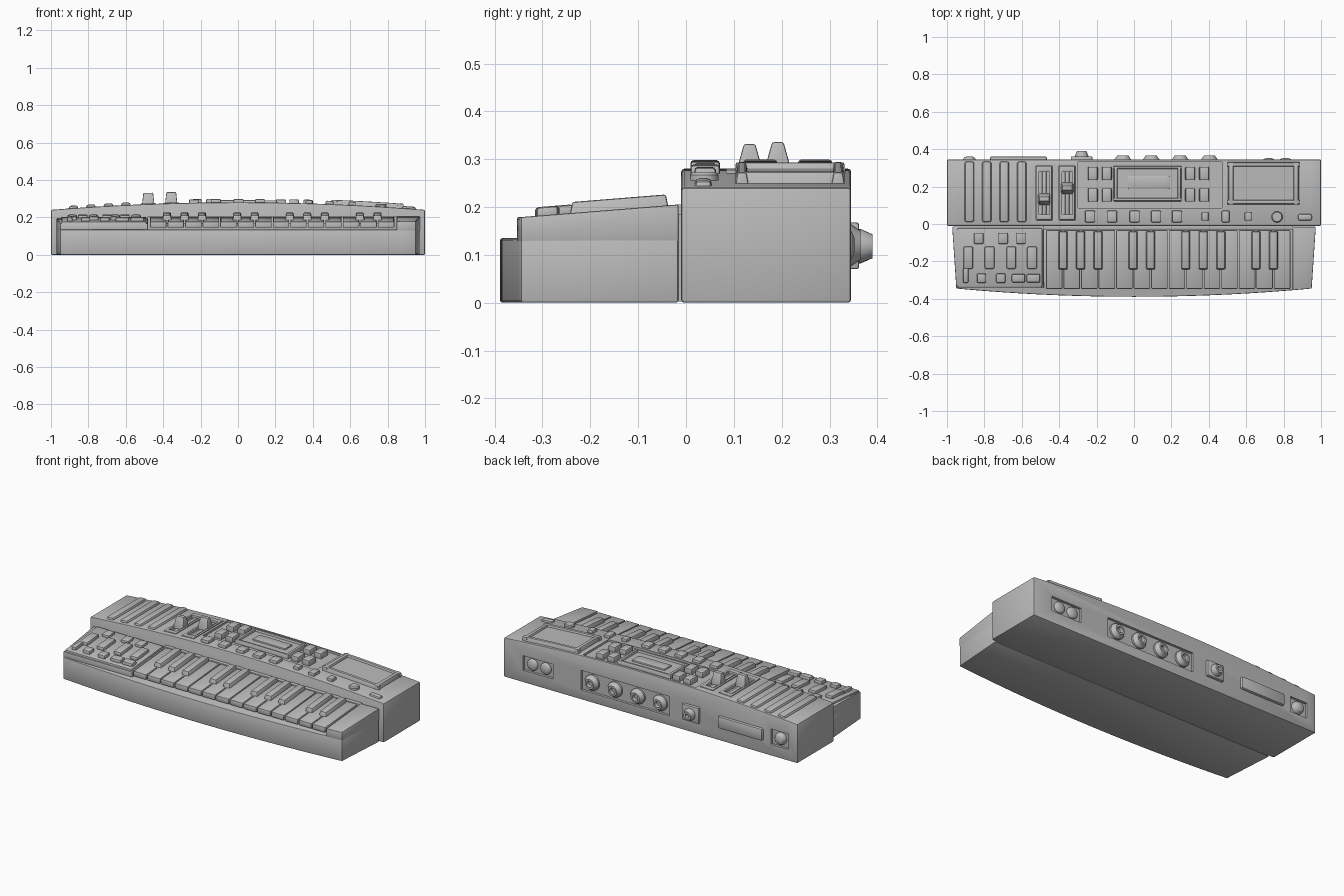
import bpy, bmesh, math

if "Cube" in bpy.data.objects:
    bpy.data.objects.remove(bpy.data.objects["Cube"])

grey = bpy.data.materials.new("plain_grey")
grey.diffuse_color = (0.5, 0.5, 0.5, 1)
grey.use_nodes = True
grey.node_tree.nodes["Principled BSDF"].inputs["Base Color"].default_value = grey.diffuse_color


def rear(x, y):
    """Arched top of the rear housing."""
    return 0.24 + 0.04 * (1 - x * x)


def slope(x, y):
    """Sloping top of the keyboard section."""
    return 0.205 + 0.08 * (y + 0.02)


def flat(x, y):
    return 0.0


def front_edge(x):
    """Bowed front edge in plan."""
    return -0.345 - 0.044 * (1 - (x / 0.95) ** 2)


def make(name, verts, faces, bev=0.0, cutters=(), seg=2):
    bm = bmesh.new()
    vs = [bm.verts.new(v) for v in verts]
    for f in faces:
        bm.faces.new([vs[i] for i in f])
    bmesh.ops.remove_doubles(bm, verts=bm.verts, dist=1e-6)
    bmesh.ops.recalc_face_normals(bm, faces=bm.faces)
    mesh = bpy.data.meshes.new(name)
    bm.to_mesh(mesh)
    bm.free()
    mesh.materials.append(grey)
    ob = bpy.data.objects.new(name, mesh)
    bpy.context.collection.objects.link(ob)
    if bev:
        m = ob.modifiers.new("bevel", 'BEVEL')
        m.width, m.segments = bev, seg
        m.limit_method, m.angle_limit = 'ANGLE', math.radians(35)
    for c in cutters:
        m = ob.modifiers.new("cut", 'BOOLEAN')
        m.operation, m.solver, m.object = 'DIFFERENCE', 'EXACT', c
    if ob.modifiers:
        dg = bpy.context.evaluated_depsgraph_get()
        done = bpy.data.meshes.new_from_object(ob.evaluated_get(dg))
        ob.modifiers.clear()
        ob.data = done
    return ob


def slab(name, x0, x1, y0, y1, lo, hi, surf=rear, bev=0.005, n=1, inx=0.0, iny=0.0):
    """Block following a surface; inx and iny taper its top."""
    verts, faces = [], []
    for i in range(n + 1):
        t = i / n
        xb, xt = x0 + (x1 - x0) * t, x0 + inx + (x1 - x0 - 2 * inx) * t
        for x, y, h in ((xb, y0, lo), (xb, y1, lo), (xt, y1 - iny, hi), (xt, y0 + iny, hi)):
            verts.append((x, y, surf(x, y) + h))
    for i in range(n):
        a = 4 * i
        for k in range(4):
            j = (k + 1) % 4
            faces.append((a + k, a + j, a + 4 + j, a + 4 + k))
    faces += [(0, 1, 2, 3), tuple(4 * n + k for k in range(4))]
    return make(name, verts, faces, bev)


def pad(name, x, y, w, d, lo, hi, surf=rear, **kw):
    return slab(name, x - w / 2, x + w / 2, y - d / 2, y + d / 2, lo, hi, surf, **kw)


def prism(name, outline, z0, top, bev=0.005, cutters=()):
    n = len(outline)
    verts = [(x, y, z0) for x, y in outline] + [(x, y, top(x, y)) for x, y in outline]
    faces = [tuple(range(n)), tuple(range(n, 2 * n))]
    faces += [(i, (i + 1) % n, n + (i + 1) % n, n + i) for i in range(n)]
    return make(name, verts, faces, bev, cutters)


def turned(name, x, y, z, profile, axis='Y', n=24):
    """Spin (radius, height) points about an axis through x, y, z."""
    verts, faces = [], []
    for r, h in profile:
        for k in range(n):
            a = math.tau * k / n
            u, v = r * math.cos(a), r * math.sin(a)
            verts.append((x + u, y + h, z + v) if axis == 'Y' else (x + u, y + v, z + h))
    for i in range(len(profile) - 1):
        for k in range(n):
            j = (k + 1) % n
            faces.append((i * n + k, i * n + j, i * n + n + j, i * n + n + k))
    faces += [tuple(range(n)), tuple((len(profile) - 1) * n + k for k in range(n))]
    return make(name, verts, faces)


# Rear housing: arched profile with sunken areas cut out
cutters = [slab("cut_centre", -0.3, 0.47, 0.085, 0.332, -0.012, 0.1, n=16, bev=0)]
for x in (-0.48, -0.357):
    cutters.append(slab("cut_slider", x - 0.043, x + 0.043, 0.02, 0.31, -0.015, 0.1, bev=0))
for x0, x1, z0, z1 in ((-0.13, 0.475, 0.06, 0.18), (0.665, 0.87, 0.075, 0.165), (-0.94, -0.82, 0.07, 0.165)):
    cutters.append(slab("cut_socket_bay", x0, x1, 0.33, 0.5, z0, z1, flat, bev=0))
N = 32
section = [(-1 + 2 * i / N, rear(-1 + 2 * i / N, 0)) for i in range(N + 1)] + [(1, 0), (-1, 0)]
m = len(section)
make("rear_housing", [(x, -0.01, z) for x, z in section] + [(x, 0.345, z) for x, z in section],
     [tuple(range(m)), tuple(range(m, 2 * m))] +
     [(i, (i + 1) % m, m + (i + 1) % m, m + i) for i in range(m)], 0.006, cutters)
for c in cutters:
    bpy.data.objects.remove(c)

# Keyboard section: bowed base, end block and left bed
arc = [(-0.95 + 1.9 * i / 28, front_edge(-0.95 + 1.9 * i / 28)) for i in range(29)]
prism("keyboard_base", [(-0.972, -0.016)] + arc + [(0.972, -0.016)], 0, lambda x, y: 0.135)
prism("right_end_block", [(0.848, -0.016), (0.848, front_edge(0.848)), (0.9, front_edge(0.9)),
                          (0.95, -0.345), (0.972, -0.016)], 0.125, lambda x, y: slope(x, y), 0.004)
prism("left_bed", [(-0.972, -0.016), (-0.95, -0.343), (-0.482, -0.343), (-0.482, -0.016)],
      0.125, lambda x, y: slope(x, y) - 0.012, 0.004)
slab("left_panel", -0.945, -0.49, -0.338, -0.022, -0.03, -0.001, slope, 0.008)
slab("key_back_strip", -0.485, 0.85, -0.03, -0.008, -0.08, 0.0, slope, 0.002)
slab("section_seam", -0.965, 0.965, -0.02, -0.005, 0.003, 0.185, flat, 0)

# Keys: two octaves beginning on F
KW, K0 = 0.0937, -0.473
for i in range(14):
    x = K0 + i * KW
    slab("white_key", x + 0.003, x + KW - 0.003, -0.347, -0.033, -0.034, -0.001, slope, 0.005)
for i in (1, 2, 3, 5, 6, 8, 9, 10, 12, 13):
    pad("black_key", K0 + i * KW, -0.14, 0.054, 0.212, -0.02, 0.023, slope, inx=0.007, iny=0.008)

# Left panel pads
for x in (-0.886, -0.772, -0.656, -0.545):
    pad("tall_pad", x, -0.18, 0.052, 0.12, -0.01, 0.018, slope, bev=0.009)
for x in (-0.83, -0.70, -0.604):
    pad("square_pad", x, -0.077, 0.05, 0.06, -0.01, 0.014, slope, bev=0.006)
for x, w, d in ((-0.9, 0.03, 0.08), (-0.815, 0.05, 0.05), (-0.712, 0.05, 0.052),
                (-0.618, 0.072, 0.046), (-0.538, 0.072, 0.046)):
    pad("lower_pad", x, -0.29 + (d > 0.06) * 0.015, w, d, -0.01, 0.018, slope, bev=0.008)

# Long ribs
for x in (-0.88, -0.787, -0.693, -0.6):
    pad("long_rib", x, 0.172, 0.055, 0.325, -0.01, 0.014, bev=0.012, inx=0.004)

# Sliders: inner track, rails and peaked caps
for x, y in ((-0.48, 0.133), (-0.357, 0.192)):
    pad("slider_track", x, 0.165, 0.022, 0.25, -0.03, -0.008, bev=0.002)
    for s in (-1, 1):
        pad("slider_rail", x + s * 0.034, 0.165, 0.014, 0.286, -0.03, 0.004, bev=0.003)
        pad("slider_stop", x, 0.165 + s * 0.128, 0.07, 0.03, -0.03, 0.004, bev=0.003)
    pad("slider_cap", x, y, 0.068, 0.064, -0.012, 0.06, inx=0.008, iny=0.02, bev=0.004)

# Screens: raised frame with a step down to the glass
def screen(name, x0, x1, y0, y1, lo, hi, border_x, border_y, taper):
    bx, by = border_x, border_y
    for a, b in ((y0, y0 + by), (y1 - by, y1)):
        slab(name + "_frame", x0, x1, a, b, lo, hi, n=8, bev=0.004, iny=taper)
    for a, b in ((x0, x0 + bx), (x1 - bx, x1)):
        slab(name + "_frame", a, b, y0 + 0.004, y1 - 0.004, lo, hi, bev=0.004, inx=taper, n=2)
    slab(name + "_glass", x0 + bx / 2, x1 - bx / 2, y0 + by / 2, y1 - by / 2, lo, hi - 0.012, n=8, bev=0)


screen("centre_screen", -0.11, 0.255, 0.12, 0.312, -0.02, 0.012, 0.026, 0.022, 0.005)
slab("centre_screen_window", -0.033, 0.19, 0.187, 0.257, -0.01, 0.009, n=6, bev=0.004)
screen("right_screen", 0.5, 0.885, 0.1, 0.335, -0.02, 0.024, 0.038, 0.034, 0.008)

# Button clusters beside the centre screen
for x in (-0.22, -0.145, 0.3, 0.375):
    for y in (0.27, 0.155):
        pad("screen_button", x, y, 0.054, 0.072, -0.02, 0.02, bev=0.007, inx=0.002)

# Front button row
for x, w in ((-0.235, 0.055), (-0.118, 0.055), (0.003, 0.055), (0.118, 0.055), (0.23, 0.055),
             (0.38, 0.038), (0.49, 0.042), (0.61, 0.038)):
    pad("row_button", x, 0.04, w, 0.062 if w > 0.04 else 0.045, -0.01, 0.018, bev=0.007)
turned("round_button", 0.765, 0.038, rear(0.765, 0),
       [(0.03, -0.01), (0.03, 0.01), (0.025, 0.016)], 'Z')
pad("oval_button", 0.914, 0.036, 0.075, 0.036, -0.01, 0.012, bev=0.011)

# Back sockets and knobs
hollow = [(0.047, 0), (0.047, 0.012), (0.03, 0.036), (0.019, 0.036), (0.017, 0.015)]
for x in (-0.06, 0.092, 0.247, 0.403):
    turned("large_socket", x, 0.329, 0.12, hollow)
dome = [(0.035, 0), (0.035, 0.008), (0.029, 0.017), (0.016, 0.023)]
for x in (0.72, 0.81):
    turned("small_socket", x, 0.329, 0.12, dome)
turned("end_socket", -0.88, 0.329, 0.118, [(0.038, 0), (0.036, 0.014), (0.027, 0.027), (0.014, 0.033)])
slab("switch_plate", -0.338, -0.222, 0.335, 0.362, 0.07, 0.168, flat, 0.006)
turned("switch_knob", -0.28, 0.355, 0.118, [(0.036, 0), (0.036, 0.01), (0.025, 0.035), (0.012, 0.035), (0.01, 0.02)])
slab("cartridge_slot", -0.77, -0.465, 0.335, 0.362, 0.08, 0.155, flat, 0.011)

# Soft shading with sharp edges kept
for ob in bpy.context.scene.objects:
    ob.select_set(True)
    bpy.context.view_layer.objects.active = ob
bpy.ops.object.shade_smooth_by_angle(angle=math.radians(30))
